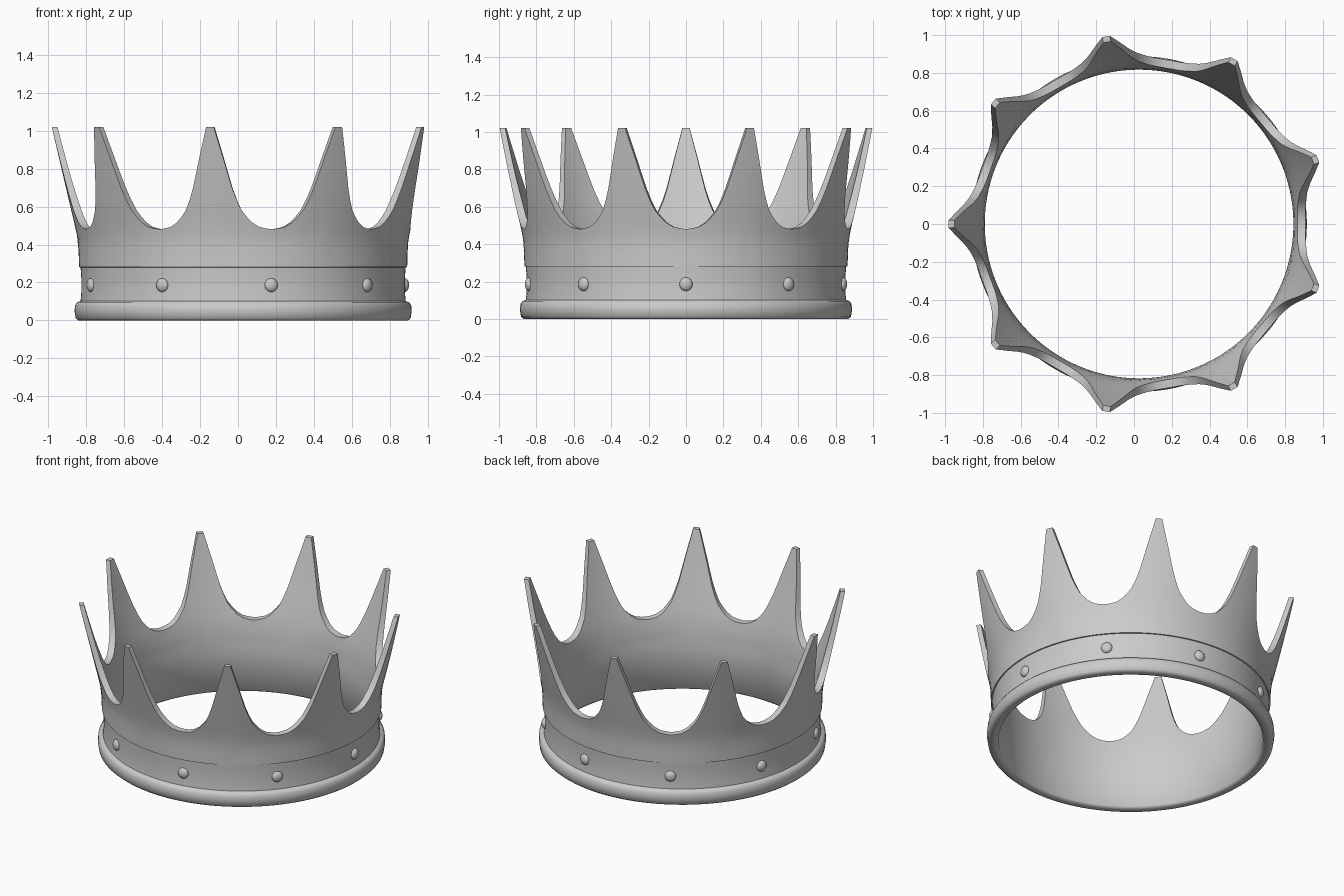
import bpy, bmesh, math
from mathutils import Matrix

if "Cube" in bpy.data.objects:
    bpy.data.objects.remove(bpy.data.objects["Cube"])

CX = 0.027          # ring centre in x
POINTS = 9
STEP = math.tau / POINTS
BASE_Z = 0.285


def lerp_table(table, v):
    for (a, fa), (b, fb) in zip(table, table[1:]):
        if v <= b:
            return fa + (fb - fa) * (v - a) / (b - a)
    return table[-1][1]


# Rim height by angle (degrees) away from the middle of a spike
RIM = [(0, 1.02), (1.15, 1.02), (2.4, 0.94), (3.8, 0.855), (5.1, 0.775), (6.5, 0.695),
       (8, 0.63), (9.5, 0.58), (11, 0.55), (13, 0.517), (15.5, 0.493), (18, 0.484), (20, 0.481)]
# Outer and inner radius by height
OUTER = [(0.28, 0.864), (0.36, 0.866), (0.42, 0.87), (0.48, 0.881), (0.6, 0.91),
         (0.75, 0.945), (1.02, 1.008)]
INNER = [(0.0, 0.817), (0.28, 0.817), (0.4, 0.825), (0.48, 0.837), (0.6, 0.868),
         (0.75, 0.91), (1.02, 0.978)]
# Lower rolled rim and recessed band
LOWER = [(0.817, 0.012), (0.83, 0), (0.868, 0), (0.882, 0.012), (0.888, 0.05), (0.885, 0.08),
         (0.874, 0.096), (0.856, 0.102), (0.852, 0.15), (0.852, 0.22), (0.856, 0.28), (0.864, 0.281)]
ROWS = 9


def column(offset):
    """Closed wall section: lower rim, outer face up, over the rim, inner face down."""
    top = lerp_table(RIM, offset)
    zs = [BASE_Z + (top - BASE_Z) * i / ROWS for i in range(ROWS + 1)]
    section = LOWER + [(lerp_table(OUTER, z), z) for z in zs]
    return section + [(lerp_table(INNER, z), z) for z in reversed(zs)]


def finish(name, bm, angle):
    bmesh.ops.recalc_face_normals(bm, faces=bm.faces)
    mesh = bpy.data.meshes.new(name)
    bm.to_mesh(mesh)
    bm.free()
    obj = bpy.data.objects.new(name, mesh)
    bpy.context.collection.objects.link(obj)
    bpy.ops.object.select_all(action='DESELECT')
    obj.select_set(True)
    bpy.context.view_layer.objects.active = obj
    bpy.ops.object.shade_smooth_by_angle(angle=math.radians(angle))
    return obj


# Crown wall with nine spikes
bm = bmesh.new()
half = [a for a, _ in RIM]
offsets = [-a for a in reversed(half[1:-1])] + half
rings = []
for k in range(POINTS):
    for off in offsets:
        ang = math.pi + k * STEP + math.radians(off)
        rings.append([bm.verts.new((CX + r * math.cos(ang), r * math.sin(ang), z))
                      for r, z in column(abs(off))])
for i, ring in enumerate(rings):
    nxt = rings[(i + 1) % len(rings)]
    for j in range(len(ring)):
        m = (j + 1) % len(ring)
        bm.faces.new((ring[j], nxt[j], nxt[m], ring[m]))
finish("crown_wall", bm, 50)

# Domed studs on the band, one below each valley
for k in range(POINTS):
    ang = k * STEP
    bm = bmesh.new()
    place = (Matrix.Translation((CX + 0.852 * math.cos(ang), 0.852 * math.sin(ang), 0.186))
             @ Matrix.Rotation(ang, 4, 'Z') @ Matrix.Diagonal((0.022, 0.035, 0.036, 1)))
    bmesh.ops.create_uvsphere(bm, u_segments=20, v_segments=12, radius=1, matrix=place)
    finish(f"band_stud_{k + 1}", bm, 60)
